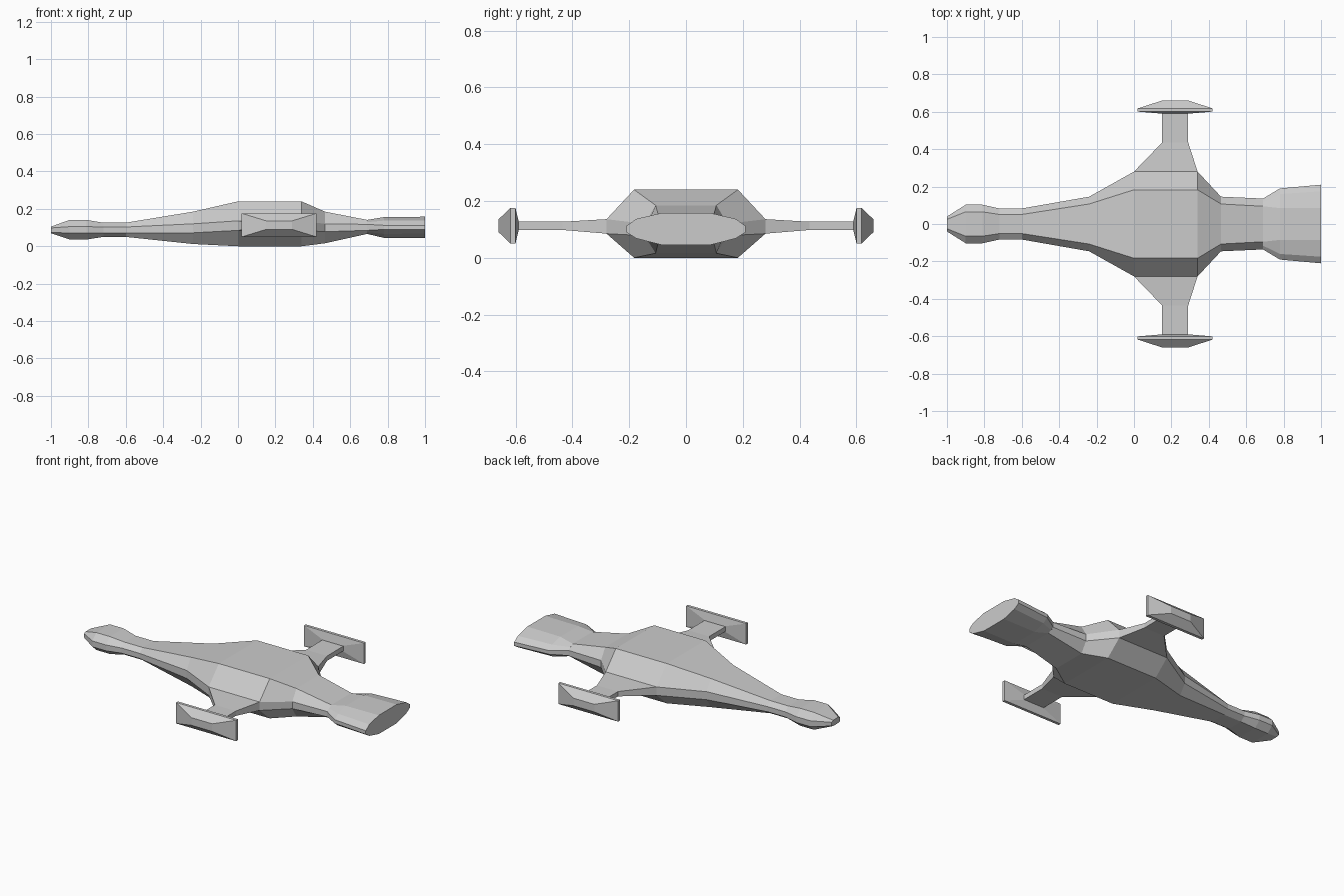
import bpy, bmesh


def loft(name, rings, cap_start=True, cap_end=True):
    """Skin a series of equal-length point rings with flat faces."""
    bm = bmesh.new()
    loops = [[bm.verts.new(p) for p in ring] for ring in rings]
    for a, b in zip(loops, loops[1:]):
        n = len(a)
        for i in range(n):
            j = (i + 1) % n
            bm.faces.new((a[i], a[j], b[j], b[i]))
    if cap_start:
        bm.faces.new(loops[0])
    if cap_end:
        bm.faces.new(loops[-1])
    bmesh.ops.recalc_face_normals(bm, faces=bm.faces)
    me = bpy.data.meshes.new(name)
    bm.to_mesh(me)
    bm.free()
    ob = bpy.data.objects.new(name, me)
    bpy.context.collection.objects.link(ob)
    return ob


def section(x, half):
    """Mirror a bottom-to-top half profile of (y, z) into a closed ring."""
    return [(x, y, z) for y, z in half] + [(x, -y, z) for y, z in reversed(half)]


# Hull: octagonal sections (x, flat half width, side half width, z bottom, side low, side high, top)
hull = [
    (-1.00, .025, .040, .070, .075, .098, .105),
    (-0.90, .065, .103, .036, .070, .105, .141),
    (-0.81, .065, .103, .036, .070, .105, .141),
    (-0.72, .051, .083, .050, .072, .103, .126),
    (-0.60, .051, .083, .050, .072, .103, .126),
    (-0.24, .107, .146, .012, .072, .120, .185),
    (0.00, .183, .280, .000, .085, .136, .240),
    (0.34, .183, .280, .000, .085, .136, .240),
    (0.465, .107, .146, .016, .078, .120, .185),
    (0.69, .095, .136, .066, .085, .117, .141),
]
loft("hull", [section(x, [(f, zb), (s, lo), (s, hi), (f, zt)])
              for x, f, s, zb, lo, hi, zt in hull], cap_end=False)

# Tail exhaust: flared twelve-sided sections
tail = [
    (0.69, [(.095, .066), (.116, .076), (.136, .085), (.136, .117), (.116, .129), (.095, .141)]),
    (0.78, [(.085, .045), (.160, .066), (.190, .090), (.190, .112), (.160, .137), (.085, .156)]),
    (1.00, [(.085, .045), (.175, .068), (.210, .090), (.210, .112), (.175, .137), (.085, .158)]),
]
loft("tail_exhaust", [section(x, h) for x, h in tail], cap_start=False)

# Wing with tip pod: rectangular sections (y, x min, x max, z min, z max), mirrored
wing = [
    (0.28, 0.00, 0.34, .085, .136),
    (0.435, 0.15, 0.29, .098, .127),
    (0.592, 0.15, 0.29, .098, .127),
]
pod = [
    (0.590, 0.15, 0.29, .095, .130),
    (0.601, 0.02, 0.42, .050, .176),
    (0.618, 0.02, 0.42, .050, .176),
    (0.660, 0.15, 0.29, .090, .136),
]


def box_ring(y, x0, x1, z0, z1):
    return [(x0, y, z0), (x1, y, z0), (x1, y, z1), (x0, y, z1)]


for ob in (loft("wings", [box_ring(*s) for s in wing], False, False),
           loft("wing_tip_pods", [box_ring(*s) for s in pod])):
    mirror = ob.modifiers.new("mirror", 'MIRROR')
    mirror.use_axis = (False, True, False)
